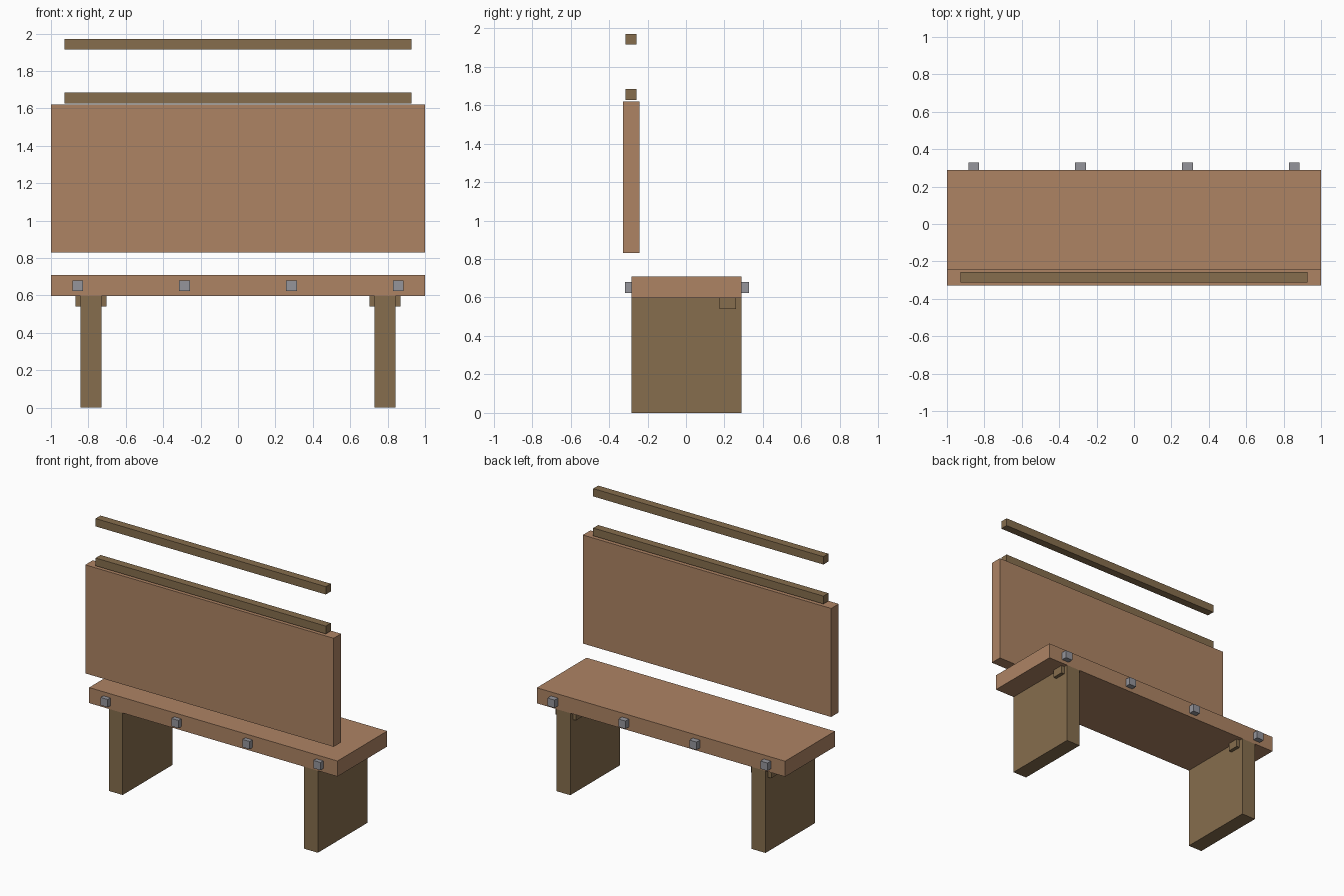
import bpy
import bmesh

if "Cube" in bpy.data.objects:
    bpy.data.objects.remove(bpy.data.objects["Cube"])


def material(name, color):
    m = bpy.data.materials.new(name)
    m.diffuse_color = (*color, 1.0)
    m.use_nodes = True
    m.node_tree.nodes["Principled BSDF"].inputs["Base Color"].default_value = m.diffuse_color
    return m


wood = material("light_wood", (0.42, 0.23, 0.127))
dark = material("dark_wood", (0.24, 0.155, 0.075))
metal = material("metal", (0.30, 0.30, 0.33))


def box(name, x, y, z, mat):
    """Box from (min, max) ranges on each axis."""
    bm = bmesh.new()
    bmesh.ops.create_cube(bm, size=1)
    for v in bm.verts:
        for i, (lo, hi) in enumerate((x, y, z)):
            v.co[i] = hi if v.co[i] > 0 else lo
    mesh = bpy.data.meshes.new(name)
    bm.to_mesh(mesh)
    bm.free()
    mesh.materials.append(mat)
    obj = bpy.data.objects.new(name, mesh)
    bpy.context.collection.objects.link(obj)
    return obj


# Seat plank and floating back board
depth = (-0.284, 0.288)
box("seat", (-1, 1), depth, (0.597, 0.71), wood)
box("back_board", (-1, 1), (-0.328, -0.241), (0.83, 1.62), wood)

# Two rails above the back board
for label, z in (("lower", 1.627), ("upper", 1.914)):
    box(label + "_rail", (-0.927, 0.927), (-0.314, -0.257), (z, z + 0.057), dark)

# Slab legs with a cross block through each
for label, cx in (("left", -0.786), ("right", 0.786)):
    box(label + "_leg", (cx - 0.056, cx + 0.056), depth, (0, 0.597), dark)
    box(label + "_leg_block", (cx - 0.082, cx + 0.082), (0.174, 0.259),
        (0.54, 0.597), dark)

# Square bolts along the front and back edges of the seat
for label, y in (("front", -0.316), ("back", 0.271)):
    for i, cx in enumerate((-0.857, -0.286, 0.286, 0.857)):
        box(f"{label}_bolt_{i + 1}", (cx - 0.0285, cx + 0.0285),
            (y, y + 0.057), (0.624, 0.681), metal)
